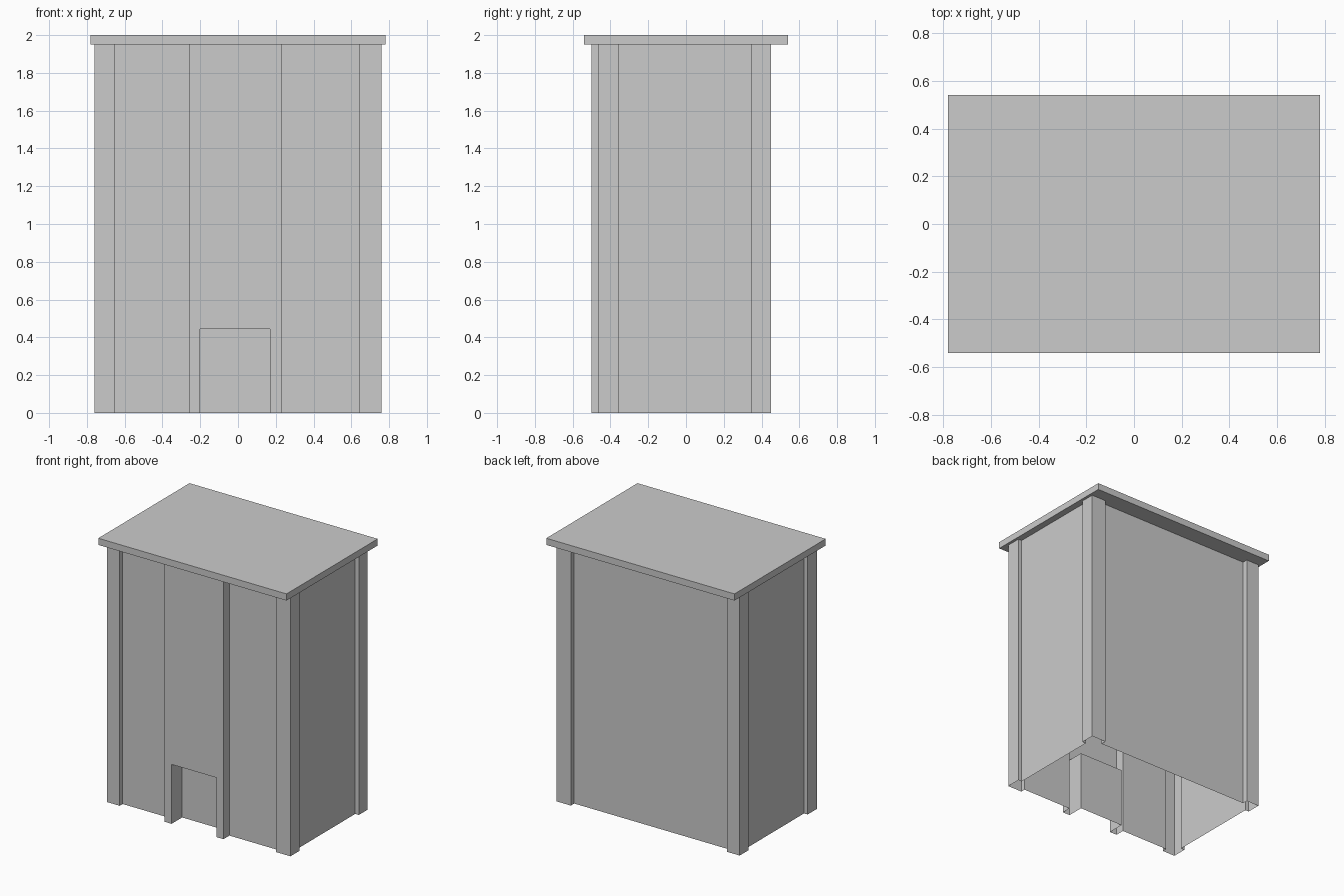
import bpy, bmesh

if "Cube" in bpy.data.objects:
    bpy.data.objects.remove(bpy.data.objects["Cube"])

WALL_TOP, ROOF_TOP = 1.95, 2.0
BREAST_Y, NICHE_Y = -0.50, -0.375
NICHE_L, NICHE_R, NICHE_TOP = -0.20, 0.17, 0.445


def make_object(name, bm):
    mesh = bpy.data.meshes.new(name)
    bmesh.ops.remove_doubles(bm, verts=bm.verts, dist=1e-5)
    bm.to_mesh(mesh)
    bm.free()
    obj = bpy.data.objects.new(name, mesh)
    bpy.context.collection.objects.link(obj)
    return obj


def face(bm, points):
    bm.faces.new([bm.verts.new(p) for p in points])


# Wall shell plan, counter-clockwise: open underneath, corner pilasters, projecting front panel
plan = [
    (0.23, -0.50), (0.23, -0.43), (0.64, -0.43), (0.64, -0.465),
    (0.76, -0.465), (0.76, -0.355), (0.73, -0.355), (0.73, 0.345),
    (0.76, 0.345), (0.76, 0.45), (0.64, 0.45), (0.64, 0.41),
    (-0.655, 0.41), (-0.655, 0.45), (-0.76, 0.45), (-0.76, 0.345),
    (-0.73, 0.345), (-0.73, -0.355), (-0.76, -0.355), (-0.76, -0.465),
    (-0.655, -0.465), (-0.655, -0.43), (-0.26, -0.43), (-0.26, -0.50),
]
bm = bmesh.new()
for (ax, ay), (bx, by) in zip(plan, plan[1:]):
    face(bm, [(ax, ay, 0), (bx, by, 0), (bx, by, WALL_TOP), (ax, ay, WALL_TOP)])

# Front panel with a doorway cut out
arch = [(NICHE_L, 0), (NICHE_L, NICHE_TOP), (NICHE_R, NICHE_TOP), (NICHE_R, 0)]
panel = [(-0.26, 0)] + arch + [(0.23, 0), (0.23, WALL_TOP), (-0.26, WALL_TOP)]
face(bm, [(x, BREAST_Y, z) for x, z in panel])
make_object("wall_shell", bm)

# Recessed niche: sides, ceiling and back
bm = bmesh.new()
for (ax, az), (bx, bz) in zip(arch, arch[1:]):
    face(bm, [(ax, BREAST_Y, az), (ax, NICHE_Y, az), (bx, NICHE_Y, bz), (bx, BREAST_Y, bz)])
face(bm, [(x, NICHE_Y, z) for x, z in reversed(arch)])
make_object("niche", bm)

# Flat overhanging roof slab
bm = bmesh.new()
bmesh.ops.create_cube(bm, size=1)
bmesh.ops.scale(bm, vec=(1.56, 1.08, ROOF_TOP - WALL_TOP), verts=bm.verts)
bmesh.ops.translate(bm, vec=(0, 0, (ROOF_TOP + WALL_TOP) / 2), verts=bm.verts)
make_object("roof_slab", bm)
